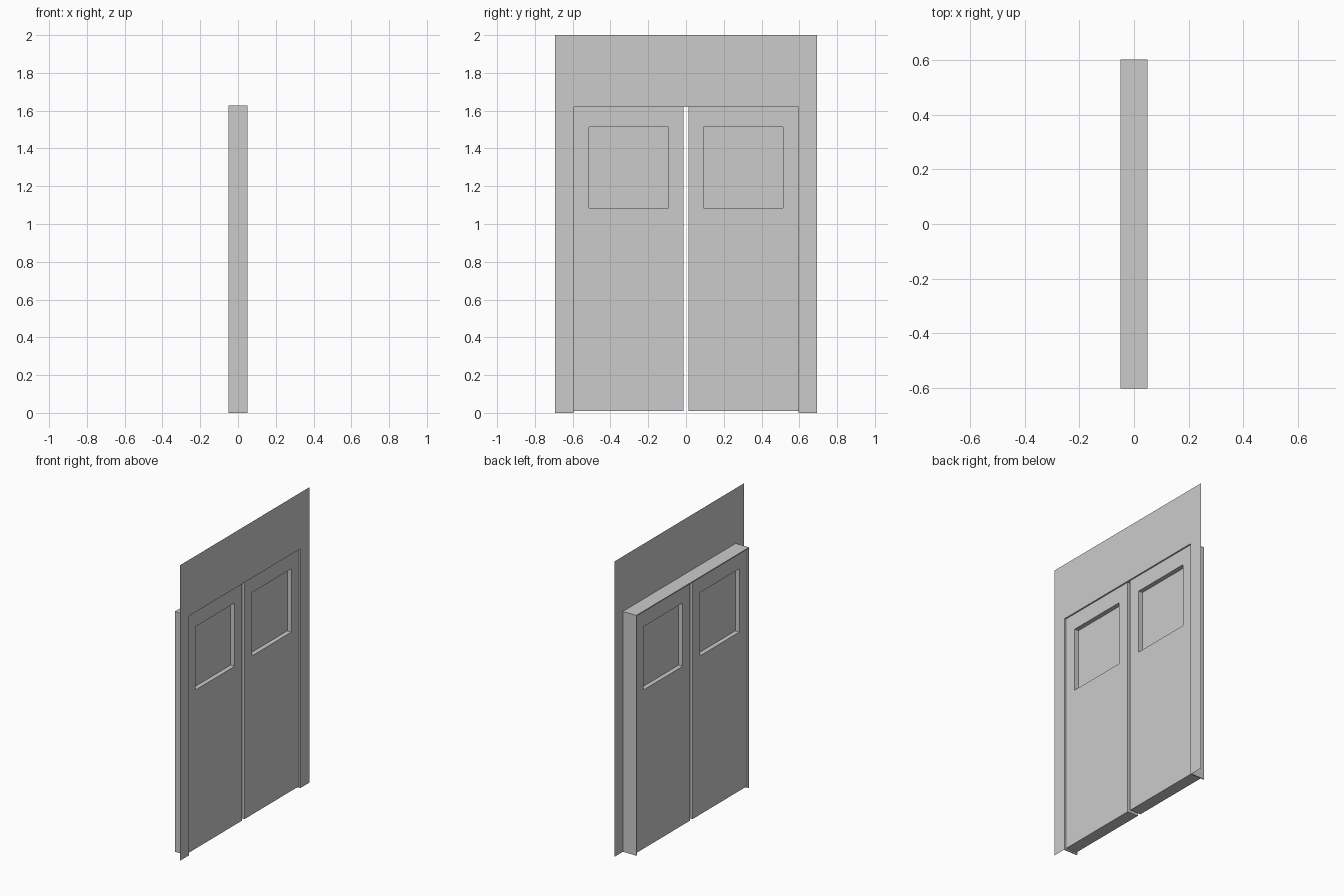
import bpy, bmesh
from mathutils import Vector

cube = bpy.data.objects.get("Cube")
if cube:
    bpy.data.objects.remove(cube, do_unlink=True)

GREY = (0.6, 0.6, 0.6, 1.0)
mat = bpy.data.materials.new("plain grey")
mat.use_nodes = True
mat.diffuse_color = GREY
mat.node_tree.nodes["Principled BSDF"].inputs["Base Color"].default_value = GREY

DEPTH = 0.05                      # half depth of the door frame
OPEN_Y, OPEN_Z = 0.603, 1.627     # outside of the frame
WALL_Y, WALL_Z = 0.694, 2.0
RIM = 0.007                       # frame thickness


def finish(name, bm):
    bmesh.ops.recalc_face_normals(bm, faces=bm.faces)
    mesh = bpy.data.meshes.new(name)
    bm.to_mesh(mesh)
    bm.free()
    mesh.materials.append(mat)
    obj = bpy.data.objects.new(name, mesh)
    bpy.context.collection.objects.link(obj)
    return obj


def arch(name, outer_y, outer_z, inner_y, inner_z, x, depth=0.0):
    """Flat doorway-shaped sheet at x, optionally extruded along +x."""
    bm = bmesh.new()
    outer = [(-outer_y, 0), (-outer_y, outer_z), (outer_y, outer_z), (outer_y, 0)]
    inner = [(-inner_y, 0), (-inner_y, inner_z), (inner_y, inner_z), (inner_y, 0)]
    o = [bm.verts.new((x, y, z)) for y, z in outer]
    i = [bm.verts.new((x, y, z)) for y, z in inner]
    for k in range(3):
        bm.faces.new((o[k], o[k + 1], i[k + 1], i[k]))
    if depth:
        ext = bmesh.ops.extrude_face_region(bm, geom=bm.faces[:], use_keep_orig=True)
        moved = [v for v in ext["geom"] if isinstance(v, bmesh.types.BMVert)]
        bmesh.ops.translate(bm, verts=moved, vec=(depth, 0, 0))
    return finish(name, bm)


def door(name, side):
    """Door leaf with a sunken window panel on both faces."""
    half, sink = 0.04, 0.03
    y0, y1, z0, z1 = 0.012, OPEN_Y - RIM, 0.01, OPEN_Z - RIM
    wy0, wy1, wz0, wz1 = 0.092, 0.513, 1.085, 1.513
    mid_y, mid_z = (y0 + y1) / 2, (z0 + z1) / 2
    bm = bmesh.new()
    bmesh.ops.create_cube(bm, size=1)
    for v in bm.verts:
        v.co = Vector((half if v.co.x > 0 else -half,
                       y1 if v.co.y > 0 else y0,
                       z1 if v.co.z > 0 else z0))
    bm.normal_update()
    broad = [f for f in bm.faces if abs(f.normal.x) > 0.9]
    # Inset each broad face, fit the inset to the window, then push it in
    bmesh.ops.inset_individual(bm, faces=broad, thickness=0.05)
    for f in broad:
        for v in f.verts:
            v.co.y = wy1 if v.co.y > mid_y else wy0
            v.co.z = wz1 if v.co.z > mid_z else wz0
    panels = bmesh.ops.extrude_discrete_faces(bm, faces=broad)["faces"]
    for f in panels:
        for v in f.verts:
            v.co.x += -sink if v.co.x > 0 else sink
    for v in bm.verts:
        v.co.y *= side
    return finish(name, bm)


# Thin wall sheet around the doorway
arch("wall", WALL_Y, WALL_Z, OPEN_Y, OPEN_Z, DEPTH)
# Jambs and header
arch("door_frame", OPEN_Y, OPEN_Z, OPEN_Y - RIM, OPEN_Z - RIM, -DEPTH, 2 * DEPTH)
# Pair of doors
door("front_door", -1)
door("back_door", 1)
